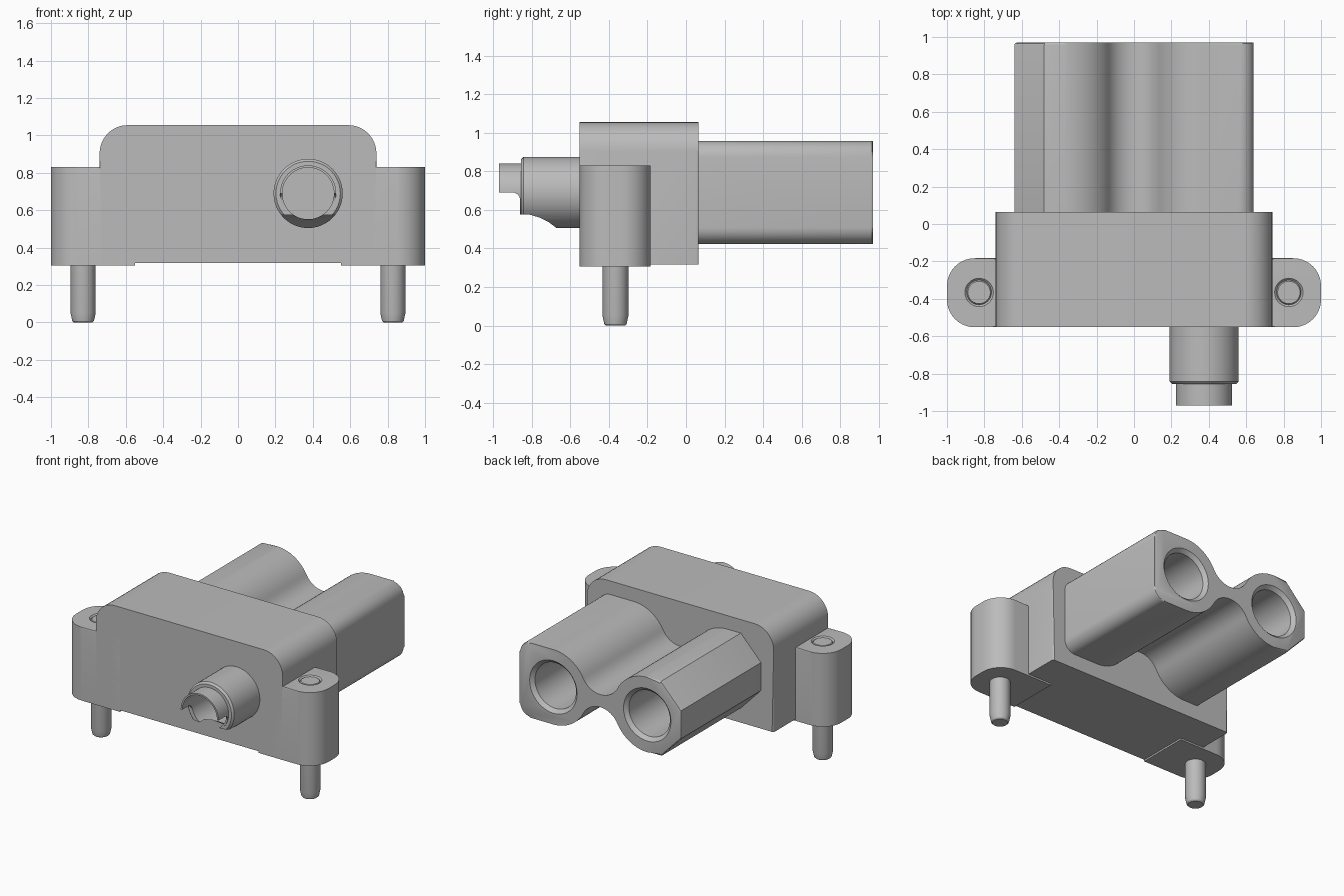
import bpy, bmesh, math
from mathutils import Vector

if "Cube" in bpy.data.objects:
    bpy.data.objects.remove(bpy.data.objects["Cube"])

grey = bpy.data.materials.new("plain grey")
grey.use_nodes = True
COLOUR = (0.5, 0.5, 0.5, 1)
grey.diffuse_color = COLOUR
grey.node_tree.nodes["Principled BSDF"].inputs["Base Color"].default_value = COLOUR


def place(axis, u, v, t):
    return Vector({"x": (t, u, v), "y": (u, t, v), "z": (u, v, t)}[axis])


def finish(bm, name):
    bmesh.ops.recalc_face_normals(bm, faces=bm.faces)
    mesh = bpy.data.meshes.new(name)
    bm.to_mesh(mesh)
    bm.free()
    ob = bpy.data.objects.new(name, mesh)
    bpy.context.collection.objects.link(ob)
    mesh.materials.append(grey)
    return ob


def arc(cx, cy, r, a0, a1, n=10):
    angles = [math.radians(a0 + (a1 - a0) * i / n) for i in range(n + 1)]
    return [(cx + r * math.cos(a), cy + r * math.sin(a)) for a in angles]


def prism(name, pts, axis, t0, t1, bevel=0.0, ends=(), keep=lambda c: True):
    """Extrude an outline along an axis and round the rims of the chosen ends."""
    bm = bmesh.new()
    rings = [[bm.verts.new(place(axis, u, v, t)) for u, v in pts] for t in (t0, t1)]
    n = len(pts)
    for ring in rings:
        bm.faces.new(ring)
    for i in range(n):
        j = (i + 1) % n
        bm.faces.new((rings[0][i], rings[0][j], rings[1][j], rings[1][i]))
    if bevel:
        k = "xyz".index(axis)
        rim = [e for e in bm.edges
               if any(all(abs(v.co[k] - t) < 1e-5 for v in e.verts) for t in ends)
               and keep((e.verts[0].co + e.verts[1].co) / 2)]
        bmesh.ops.bevel(bm, geom=rim, offset=bevel, segments=2, profile=0.5, affect="EDGES")
    return finish(bm, name)


def lathe(name, profile, axis, cu, cv, n=40):
    """Closed solid of revolution from (radius, position) pairs."""
    bm = bmesh.new()
    rings = [[bm.verts.new(place(axis, u, v, t)) for u, v in arc(cu, cv, r, 0, 360, n)[:-1]]
             for r, t in profile]
    for a, b in zip(rings, rings[1:]):
        for i in range(n):
            j = (i + 1) % n
            bm.faces.new((a[i], a[j], b[j], b[i]))
    bm.faces.new(rings[0])
    bm.faces.new(rings[-1])
    return finish(bm, name)


def cut(ob, *cutters):
    for c in cutters:
        mod = ob.modifiers.new("cut", "BOOLEAN")
        mod.operation, mod.solver, mod.object = "DIFFERENCE", "EXACT", c
        bpy.context.view_layer.objects.active = ob
        bpy.ops.object.modifier_apply(modifier=mod.name)
        bpy.data.objects.remove(c)


def smooth(ob):
    bpy.ops.object.select_all(action="DESELECT")
    ob.select_set(True)
    bpy.context.view_layer.objects.active = ob
    bpy.ops.object.shade_smooth_by_angle(angle=math.radians(32))


FRONT, BACK, AXIS_Z = -0.552, 0.065, 0.69
parts = []

# Main housing with rounded top corners
w, top, base, r = 0.74, 1.055, 0.317, 0.15
outline = [(-w, base), (w, base)] + arc(w - r, top - r, r, 0, 90) + arc(r - w, top - r, r, 90, 180)
parts.append(prism("housing", outline, "y", FRONT, BACK, 0.012, (FRONT, BACK),
                   lambda c: c.z > base + 0.01))

# Mounting lugs with their pins
for s, side in ((1, "left"), (-1, "right")):
    y0, y1, r = FRONT, -0.183, 0.148
    outline = [(0.55, y0)] + arc(1 - r, y0 + r, r, -90, 0) + arc(1 - r, y1 - r, r, 0, 90) + [(0.55, y1)]
    lug = prism(side + "_lug", [(s * x, y) for x, y in outline], "z", 0.305, 0.83, 0.008, (0.83,))
    px, py = s * 0.828, -0.366
    cut(lug, lathe("hole", [(0.066, 0.78), (0.066, 0.82), (0.078, 0.832), (0.078, 0.9)], "z", px, py))
    pin = lathe(side + "_pin", [(0.05, 0), (0.058, 0.008), (0.067, 0.05), (0.067, 0.815),
                                (0.06, 0.826)], "z", px, py)
    parts += [lug, pin]

# Plug: chamfered half and rounded-square half joined by a thin waist
R, cx, half = 0.268, 0.372, 0.045
f = (cx * cx + half * half - R * R) / (2 * (R - half))   # waist fillet radius
tilt = math.degrees(math.atan2(half + f, cx))
c = 0.085
upper = [(-0.64, 0.1), (-0.48, R)]
upper += arc(-cx, 0, R, 90, tilt, 14)
upper += arc(0, half + f, f, 180 + tilt, 360 - tilt, 16)[1:-1]
upper += arc(cx, 0, R, 180 - tilt, 90, 14)
upper += arc(0.64 - c, R - c, c, 90, 0, 8)
outline = upper + [(x, -z) for x, z in reversed(upper)]
END = 0.97
plug = prism("plug", [(x, z + AXIS_Z) for x, z in outline], "y", 0.0, END, 0.014, (END,))
for s in (1, -1):
    cut(plug, lathe("bore", [(0.163, 0.1), (0.163, END - 0.025), (0.188, END), (0.188, END + 0.1)],
                    "y", s * cx, AXIS_Z))
parts.append(plug)

# Stepped wire cup at the front, cut open underneath
cup = lathe("wire_cup", [(0.15, -0.97), (0.15, -0.855), (0.172, -0.855), (0.185, -0.842),
                         (0.185, -0.5)], "y", 0.375, AXIS_Z, 48)
bore = lathe("cup_bore", [(0.138, -1.1), (0.138, -0.57)], "y", 0.375, AXIS_Z, 48)
opening = [(-1.1, 0.4), (-1.1, AXIS_Z)] + arc(-0.9, AXIS_Z - 0.04, 0.04, 90, 0, 6)
opening += [(-0.86, 0.575), (-0.81, 0.575), (-0.76, 0.56), (-0.71, 0.535), (-0.67, 0.504), (-0.67, 0.4)]
cut(cup, bore, prism("opening", opening, "x", 0.1, 0.7))
parts.append(cup)

for part in parts:
    smooth(part)
